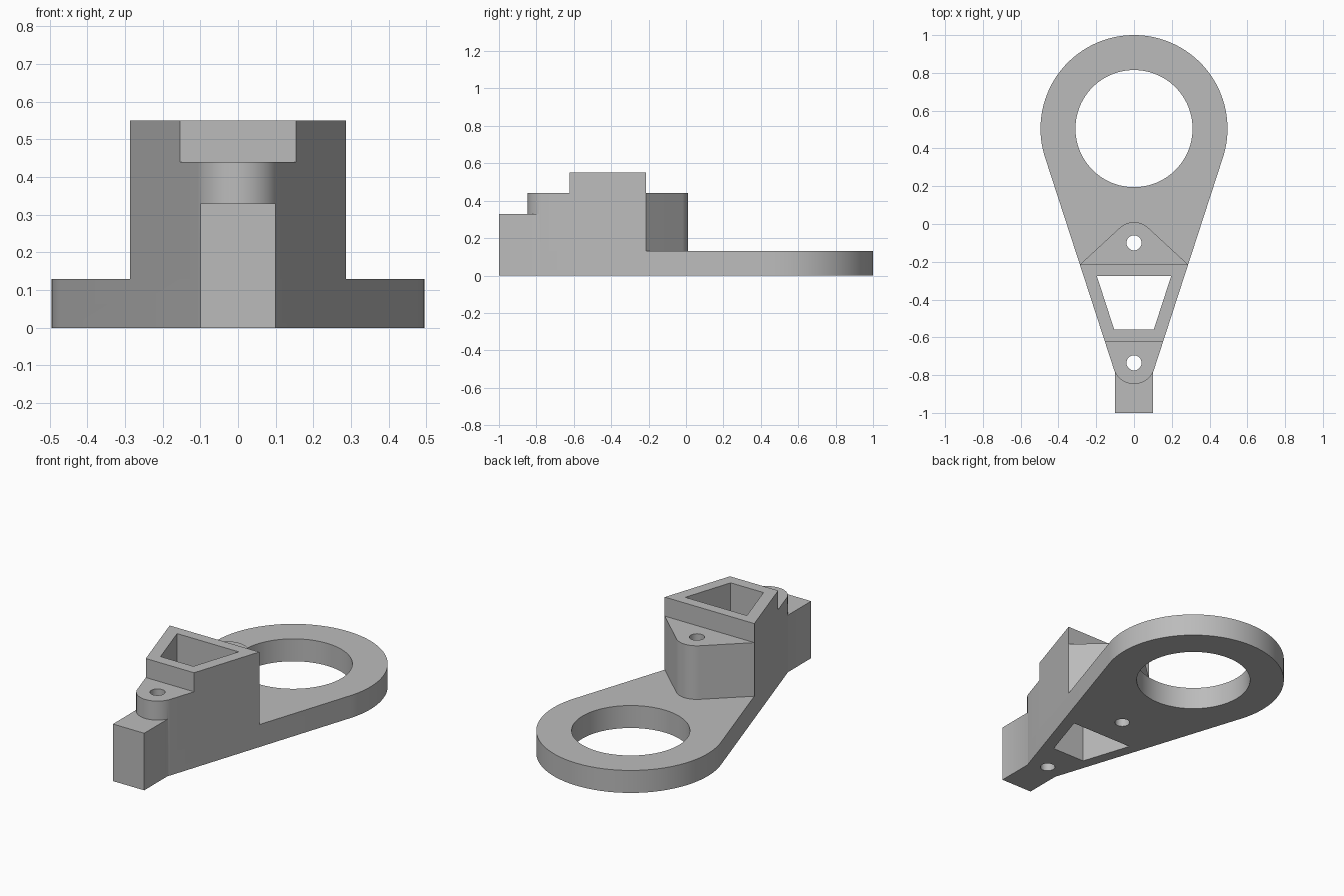
import bpy, bmesh
from math import sin, cos, tan, radians, acos, atan2, hypot, degrees

if "Cube" in bpy.data.objects:
    bpy.data.objects.remove(bpy.data.objects["Cube"])

grey = bpy.data.materials.new("plain_grey")
grey.use_nodes = True
colour = (0.5, 0.5, 0.5, 1)
grey.diffuse_color = colour
grey.node_tree.nodes["Principled BSDF"].inputs["Base Color"].default_value = colour

RING_Y, RING_R = 0.505, 0.495
BACK_HOLE_Y, FRONT_HOLE_Y, LOBE_R = -0.1, -0.735, 0.11
BASE_Z, STEP_Z, TOWER_Z, BLOCK_Z = 0.13, 0.44, 0.55, 0.33
TOWER_BACK, TOWER_FRONT = -0.215, -0.622
TAPER = radians(18)


def half_width(y):
    """Half width of the tapered arm, tangent to the ring."""
    return RING_R / cos(TAPER) + (y - RING_Y) * tan(TAPER)


NOSE_R = half_width(FRONT_HOLE_Y) * cos(TAPER)


def arc(y, r, start, end, steps):
    angles = [radians(start + (end - start) * i / steps) for i in range(steps + 1)]
    return [(r * cos(a), y + r * sin(a)) for a in angles]


def circle(y, r, steps):
    return arc(y, r, 0, 360, steps)[:-1]


def trapezoid(back, front, back_half, front_half):
    return [(front_half, front), (back_half, back), (-back_half, back), (-front_half, front)]


def prism(name, outline, z0, z1):
    bm = bmesh.new()
    face = bm.faces.new([bm.verts.new((x, y, z0)) for x, y in outline])
    top = bmesh.ops.extrude_face_region(bm, geom=[face])["geom"]
    bmesh.ops.translate(bm, vec=(0, 0, z1 - z0),
                        verts=[v for v in top if isinstance(v, bmesh.types.BMVert)])
    bmesh.ops.recalc_face_normals(bm, faces=bm.faces)
    mesh = bpy.data.meshes.new(name)
    bm.to_mesh(mesh)
    bm.free()
    mesh.materials.append(grey)
    obj = bpy.data.objects.new(name, mesh)
    bpy.context.collection.objects.link(obj)
    return obj


def combine(body, other, operation):
    mod = body.modifiers.new(other.name, "BOOLEAN")
    mod.operation, mod.solver, mod.object = operation, "EXACT", other
    bpy.context.view_layer.objects.active = body
    bpy.ops.object.modifier_apply(modifier=mod.name)
    bpy.data.objects.remove(other)


# Teardrop base plate: ring end, tapered arm, rounded nose
nose = arc(FRONT_HOLE_Y, NOSE_R, 180 + 18, 360 - 18, 32)
bracket = prism("bracket_body", arc(RING_Y, RING_R, -18, 198, 96) + nose, 0, BASE_Z)

# Tower with its front nose and back lobe
tower = prism("tower", trapezoid(TOWER_BACK, TOWER_FRONT, half_width(TOWER_BACK),
                                 half_width(TOWER_FRONT)), BASE_Z, TOWER_Z)
w = half_width(TOWER_FRONT)
front_lobe = prism("front_lobe", [(w, TOWER_FRONT), (-w, TOWER_FRONT)] + nose, BASE_Z, STEP_Z)
w, dy = half_width(TOWER_BACK), TOWER_BACK - BACK_HOLE_Y
tangent = degrees(atan2(dy, w) + acos(LOBE_R / hypot(w, dy)))
back_lobe = prism("back_lobe", [(-w, TOWER_BACK), (w, TOWER_BACK)]
                  + arc(BACK_HOLE_Y, LOBE_R, tangent, 180 - tangent, 24), BASE_Z, STEP_Z)

# Square block at the front tip
block = prism("front_block", trapezoid(-0.75, -1, 0.1, 0.1), 0, BLOCK_Z)

for part in (tower, front_lobe, back_lobe, block):
    combine(bracket, part, "UNION")

# Ring opening, tower shaft and two bolt holes
openings = [
    ("ring_opening", circle(RING_Y, 0.31, 96)),
    ("tower_shaft", trapezoid(-0.275, -0.558, 0.197, 0.105)),
    ("back_bolt_hole", circle(BACK_HOLE_Y, 0.04, 32)),
    ("front_bolt_hole", circle(FRONT_HOLE_Y, 0.04, 32)),
]
for name, outline in openings:
    combine(bracket, prism(name, outline, -0.1, 0.7), "DIFFERENCE")

bpy.ops.object.select_all(action="DESELECT")
bracket.select_set(True)
bpy.context.view_layer.objects.active = bracket
bpy.ops.object.shade_smooth_by_angle(angle=radians(30))
